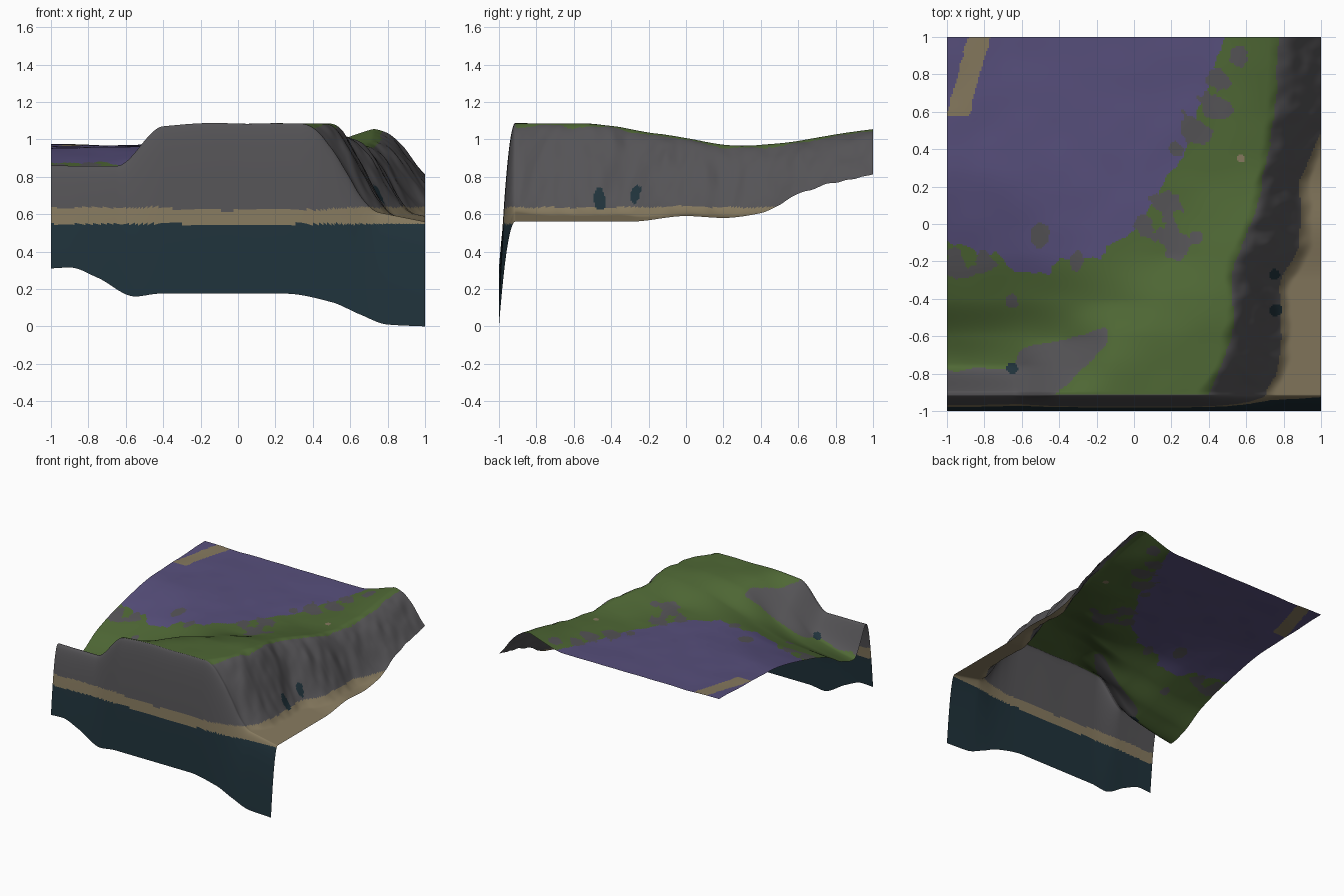
import bpy, bmesh, math
from mathutils import Vector, noise

cube = bpy.data.objects.get("Cube")
if cube:
    bpy.data.objects.remove(cube, do_unlink=True)


# ---------- helpers ----------
def curve(xs, ys):
    """Smooth profile through a few points, without overshoot."""
    d = [(ys[i + 1] - ys[i]) / (xs[i + 1] - xs[i]) for i in range(len(xs) - 1)]
    m = [d[0]]
    for a, b in zip(d, d[1:]):
        m.append(2 * a * b / (a + b) if a * b > 0 else 0)
    m.append(d[-1])

    def at(x):
        x = min(max(x, xs[0]), xs[-1])
        i = 0
        while i < len(d) - 1 and x > xs[i + 1]:
            i += 1
        h = xs[i + 1] - xs[i]
        t = (x - xs[i]) / h
        u = 1 - t
        return (ys[i] * (1 + 2 * t) * u * u + m[i] * h * t * u * u
                + ys[i + 1] * t * t * (3 - 2 * t) - m[i + 1] * h * t * t * u)
    return at


def smooth(t):
    t = min(max(t, 0), 1)
    return t * t * (3 - 2 * t)


def wobble(x, y, freq, seed=0):
    return noise.noise(Vector((x * freq, y * freq, seed)))


def material(name, rgb):
    mat = bpy.data.materials.new(name)
    mat.use_nodes = True
    mat.diffuse_color = (*rgb, 1)
    bsdf = mat.node_tree.nodes["Principled BSDF"]
    bsdf.inputs["Base Color"].default_value = (*rgb, 1)
    bsdf.inputs["Roughness"].default_value = 0.9
    return mat


MATERIALS = [
    material("grass_green", (0.077, 0.136, 0.035)),
    material("heath_purple", (0.095, 0.078, 0.2)),
    material("rock_grey", (0.09, 0.087, 0.093)),
    material("sand", (0.235, 0.19, 0.112)),
    material("deep_teal", (0.014, 0.032, 0.043)),
]
GREEN, PURPLE, ROCK, SAND, TEAL = range(5)

# ---------- land shape: cross-sections running front to back ----------
FRONT = -0.9
section_x = [-1, -0.65, -0.4, -0.1, 0.15, 0.4, 0.72]
section_y = [FRONT, -0.75, -0.6, -0.4, -0.15, 0.3, 1]
sections = [curve(section_y, zs) for zs in (
    [0.86, 0.63, 0.67, 0.78, 0.86, 0.95, 0.975],
    [0.86, 0.71, 0.73, 0.81, 0.89, 0.96, 0.97],
    [1.07, 0.92, 0.83, 0.87, 0.93, 0.965, 0.97],
    [1.085, 1.075, 1.04, 0.96, 0.96, 0.965, 0.97],
    [1.085, 1.085, 1.08, 1.035, 0.965, 0.96, 0.97],
    [1.085, 1.085, 1.085, 1.07, 1.015, 0.955, 0.97],
    [1.085, 1.085, 1.085, 1.075, 1.05, 0.97, 1.055],
)]

# sea cliff on the +x side: crest line, foot line and foot height
cliff_top = curve([FRONT, -0.7, -0.5, -0.25, 0, 0.2, 0.6, 1],
                  [0.4, 0.49, 0.53, 0.53, 0.63, 0.68, 0.75, 0.77])
cliff_foot = curve([FRONT, -0.7, -0.4, -0.1, 0.2, 0.45, 1],
                   [0.74, 0.8, 0.8, 0.9, 0.89, 1.0, 1.08])
foot_height = curve([FRONT, -0.3, 0, 0.2, 0.4, 0.6, 1],
                    [0.56, 0.56, 0.59, 0.58, 0.605, 0.67, 0.74])

# lower edge of the front curtain
skirt_bottom = curve([-1, -0.9, -0.75, -0.55, -0.42, 0.25, 0.5, 0.65, 0.8, 1],
                     [0.31, 0.315, 0.26, 0.16, 0.175, 0.175, 0.13, 0.065, 0.01, 0])


def land_profile(y):
    """Height across x for one row."""
    base = curve(section_x, [s(y) for s in sections])
    top, foot, low = cliff_top(y), cliff_foot(y), foot_height(y)

    def at(x):
        gully = 0.03 * wobble(x * 0.3, y, 5) + 0.01 * wobble(x, y, 14)
        w = smooth((x + gully - top + 0.045) / (foot - top + 0.085))
        z = base(x) + 0.004 * wobble(x, y, 5, 3)
        z += 0.02 * wobble(x, y, 9, 8) * w * (1 - w) * 4
        beach = low + 0.2 * (1 - x)
        return z + (beach - z) * w
    return at


# ---------- colour rules ----------
heath_edge = curve([-1, -0.75, -0.6, -0.4, -0.2, 0, 0.1, 0.22, 0.35, 0.48],
                   [-0.09, -0.17, -0.27, -0.23, -0.14, -0.04, 0.1, 0.3, 0.6, 1])
scree_edge = curve([-1, -0.66, -0.6, -0.4, -0.15],
                   [-0.78, -0.77, -0.67, -0.62, -0.555])
# bare patches and small pools: x, y, radius, colour
SPOTS = [(-0.65, -0.77, 0.032, TEAL), (0.76, -0.46, 0.035, TEAL),
         (0.75, -0.27, 0.025, TEAL), (0.57, 0.35, 0.02, SAND),
         (-0.95, -0.2, 0.07, ROCK), (-0.78, -0.22, 0.05, ROCK),
         (-0.51, -0.05, 0.05, ROCK), (-0.65, -0.42, 0.03, ROCK),
         (-0.32, -0.2, 0.04, ROCK), (0.05, 0.0, 0.05, ROCK),
         (0.17, 0.1, 0.08, ROCK), (0.21, -0.08, 0.08, ROCK),
         (0.34, -0.07, 0.035, ROCK), (0.21, 0.4, 0.035, ROCK),
         (0.32, 0.5, 0.07, ROCK), (0.42, 0.63, 0.07, ROCK),
         (0.47, 0.76, 0.07, ROCK), (0.57, 0.88, 0.07, ROCK)]


def pick_colour(p):
    x, y, z = p
    rough = wobble(x, y, 9, 5) + 0.5 * wobble(x, y, 25, 2)
    if y < FRONT - 0.012 or x > 0.7:
        if z < 0.548:
            return TEAL
    if y > FRONT:
        for sx, sy, r, colour in SPOTS:
            ragged = 0.4 if colour != ROCK else 1
            if math.hypot(x - sx, y - sy) < r * (1 + ragged * rough):
                return colour
    shore = 0.622 + 0.02 * abs(x) + 0.012 * wobble(x, y, 6, 1)
    if z < shore and (y < FRONT or x > 0):
        return SAND
    if y < FRONT - 0.012 or x > cliff_top(y) + 0.012 * rough:
        return ROCK
    if y < scree_edge(x) + 0.015 * rough and x < min(y + 0.5, -0.15) + 0.02 * rough:
        return ROCK
    # worn track in the far corner
    if y > 0.58 and abs(x + 0.94 - 0.29 * (y - 0.6) + 0.015 * rough) < 0.06:
        return SAND
    # ragged heath border
    edge = y - heath_edge(x) - 0.8 * max(0, x - 0.48) + 0.06 * rough
    return PURPLE if edge > 0 and x < 0.62 else GREEN


# ---------- terrain sheet ----------
COLS, LAND_ROWS, SKIRT_ROWS = 240, 230, 90
bm = bmesh.new()
grid = []
front_line = land_profile(FRONT)
for j in range(SKIRT_ROWS + LAND_ROWS + 1):
    row = []
    t = max(0, 1 - j / SKIRT_ROWS)
    if t > 0:
        y, profile = FRONT - 0.1 * t, front_line
    else:
        y = FRONT + (1 - FRONT) * (j - SKIRT_ROWS) / LAND_ROWS
        profile = land_profile(y)
    # the brow stays level briefly, then plunges
    drop = (max(0, t - 0.12) / 0.88) ** 2
    for i in range(COLS + 1):
        x = -1 + 2 * i / COLS
        z = profile(x)
        z += (skirt_bottom(x) - z) * drop
        row.append(bm.verts.new((x, y, z)))
    grid.append(row)
for a, b in zip(grid, grid[1:]):
    for i in range(COLS):
        face = bm.faces.new((a[i], a[i + 1], b[i + 1], b[i]))
        face.smooth = True
        face.material_index = pick_colour(face.calc_center_median())

mesh = bpy.data.meshes.new("coastal_terrain")
bm.to_mesh(mesh)
bm.free()
for mat in MATERIALS:
    mesh.materials.append(mat)
terrain = bpy.data.objects.new("coastal_terrain", mesh)
bpy.context.collection.objects.link(terrain)
